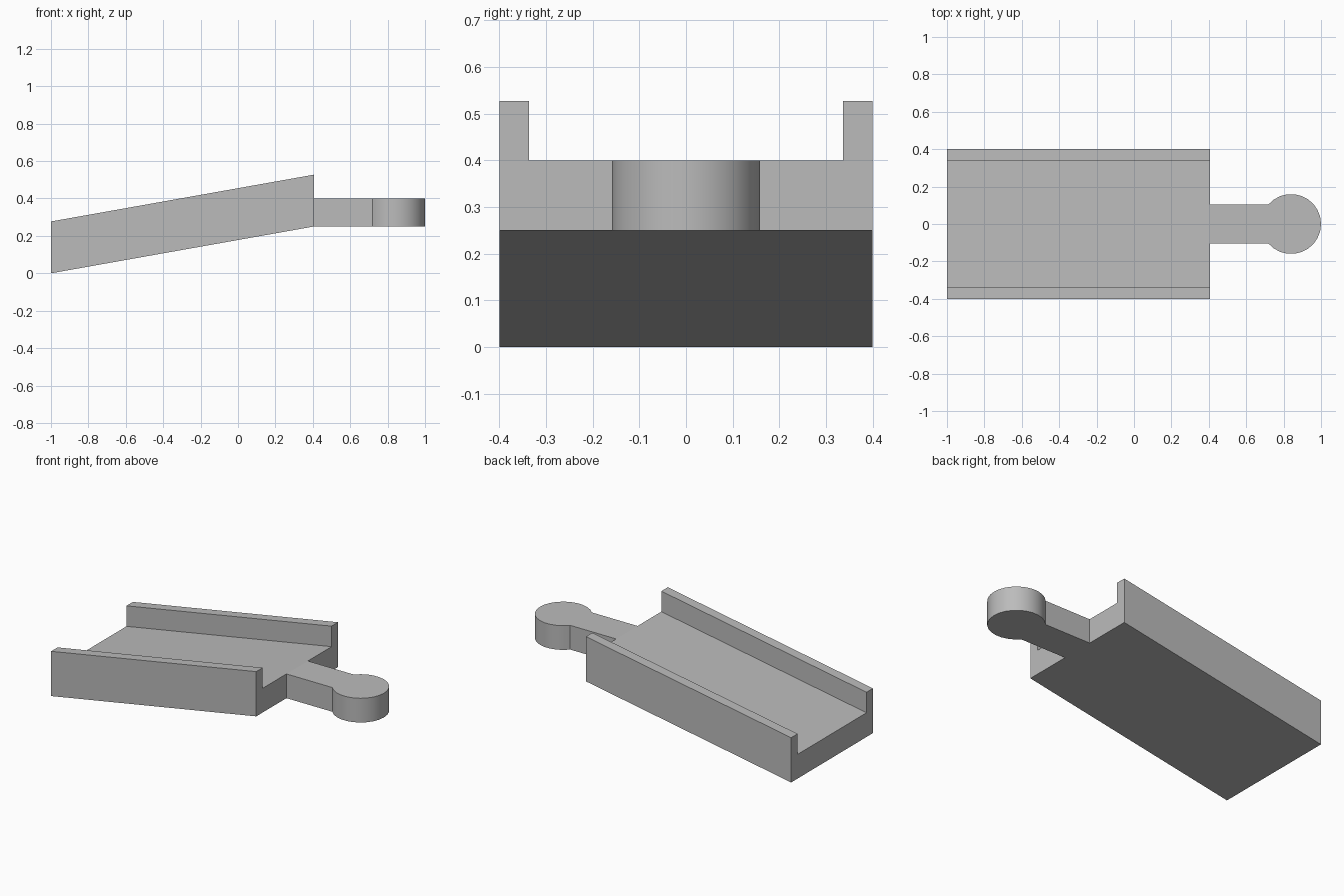
import bpy
import bmesh
import math
from mathutils import Vector

if "Cube" in bpy.data.objects:
    bpy.data.objects.remove(bpy.data.objects["Cube"], do_unlink=True)

grey = bpy.data.materials.new("plain grey")
grey.use_nodes = True
colour = (0.5, 0.5, 0.5, 1)
grey.diffuse_color = colour
grey.node_tree.nodes["Principled BSDF"].inputs["Base Color"].default_value = colour


def prism(name, outline, sweep):
    """Sweep a closed outline along a vector into a solid."""
    bm = bmesh.new()
    face = bm.faces.new([bm.verts.new(p) for p in outline])
    swept = bmesh.ops.extrude_face_region(bm, geom=[face], use_keep_orig=True)
    verts = [g for g in swept["geom"] if isinstance(g, bmesh.types.BMVert)]
    bmesh.ops.translate(bm, verts=verts, vec=Vector(sweep))
    bmesh.ops.recalc_face_normals(bm, faces=bm.faces)
    mesh = bpy.data.meshes.new(name)
    bm.to_mesh(mesh)
    bm.free()
    mesh.materials.append(grey)
    obj = bpy.data.objects.new(name, mesh)
    bpy.context.collection.objects.link(obj)
    return obj


# Sloping track: U-shaped section swept up along the ramp
LOW_X, HIGH_X, RISE = -1.0, 0.405, 0.25
WIDTH, INNER, FLOOR, WALL = 0.4, 0.337, 0.15, 0.277
half = [(WIDTH, 0), (WIDTH, WALL), (INNER, WALL), (INNER, FLOOR)]
section = half + [(-y, z) for y, z in reversed(half)]
prism("track_ramp", [(LOW_X, y, z) for y, z in section],
      (HIGH_X - LOW_X, 0, RISE))

# Level connector: straight neck ending in a round knob
RADIUS, NECK, STEPS = 0.16, 0.105, 20
centre = 1 - RADIUS
reach = math.pi - math.asin(NECK / RADIUS)
angles = [-reach + 2 * reach * i / STEPS for i in range(STEPS + 1)]
outline = [(HIGH_X, -NECK)]
outline += [(centre + RADIUS * math.cos(a), RADIUS * math.sin(a)) for a in angles]
outline.append((HIGH_X, NECK))
connector = prism("connector", [(x, y, RISE) for x, y in outline], (0, 0, FLOOR))

bpy.ops.object.select_all(action="DESELECT")
connector.select_set(True)
bpy.context.view_layer.objects.active = connector
bpy.ops.object.shade_smooth_by_angle(angle=math.radians(30))
